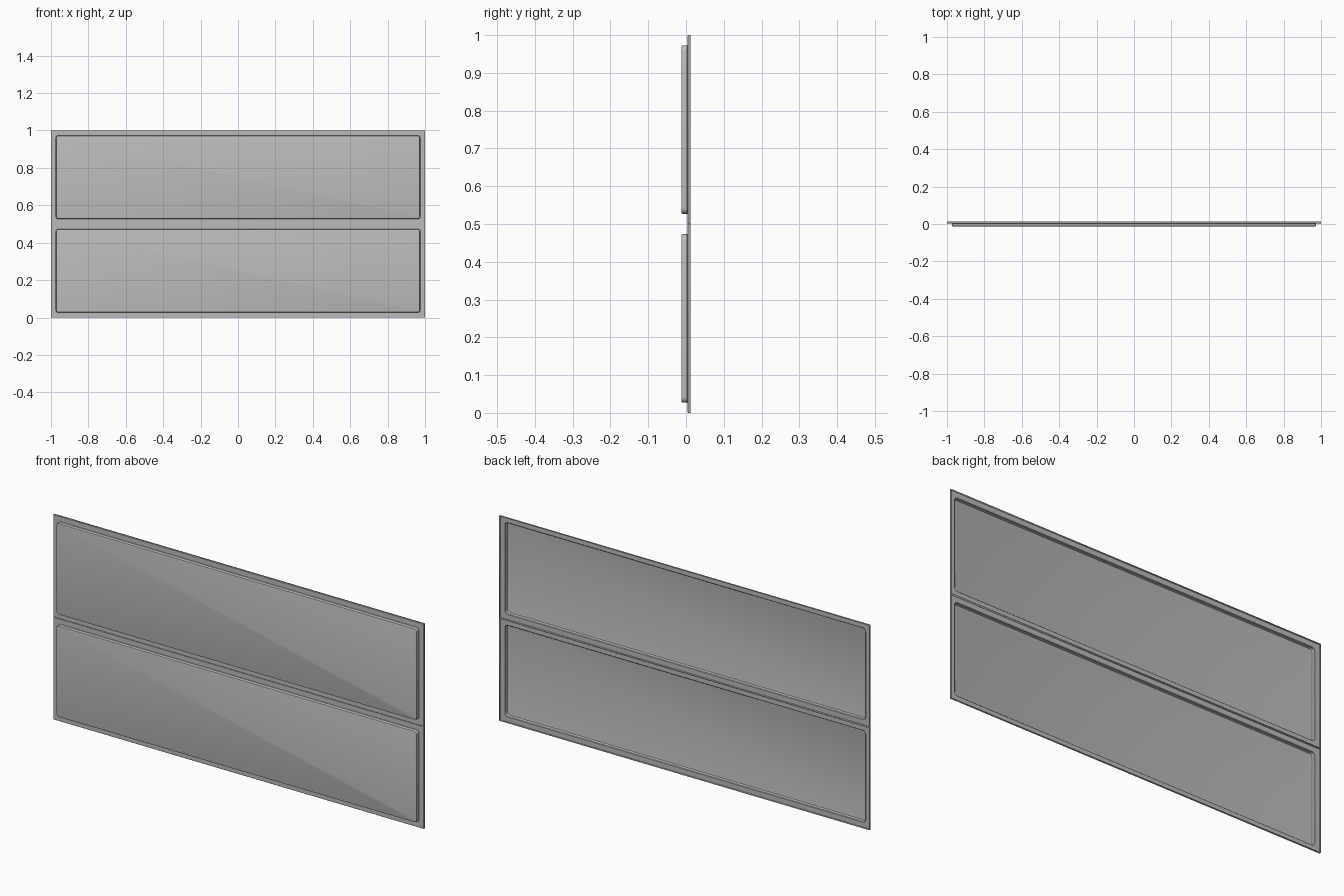
import bpy
import bmesh
from math import cos, sin, pi, radians

cube = bpy.data.objects.get("Cube")
if cube:
    bpy.data.objects.remove(cube, do_unlink=True)

# Single painted-metal colour
GREY = (0.5, 0.5, 0.5, 1.0)
metal = bpy.data.materials.new("grey metal")
metal.use_nodes = True
metal.diffuse_color = GREY
metal.node_tree.nodes["Principled BSDF"].inputs["Base Color"].default_value = GREY

HALF_W, HALF_H = 1.0, 0.25
STEPS = 5


def ring(bm, inset, y, radius):
    """Rounded rectangle of vertices, inset from the panel outline."""
    w, h = HALF_W - inset - radius, HALF_H - inset - radius
    verts = []
    for i, (sx, sz) in enumerate(((1, 1), (-1, 1), (-1, -1), (1, -1))):
        for k in range(STEPS):
            a = (i + k / (STEPS - 1)) * pi / 2
            verts.append(bm.verts.new((sx * w + radius * cos(a), y,
                                       sz * h + radius * sin(a))))
    return verts


def make_panel(name, z):
    """Pressed sheet: folded rim, flat flange and raised, hollow-backed field."""
    bm = bmesh.new()
    profile = [  # inset, y, corner radius
        (0.0, 0.0125, 0.001),      # back edge of the folded rim
        (0.0, 0.0050, 0.001),
        (0.0012, 0.0038, 0.001),   # flange
        (0.0255, 0.0038, 0.016),
        (0.0270, 0.0025, 0.015),   # wall of the raised field
        (0.0270, -0.0085, 0.015),
        (0.0285, -0.0115, 0.0135),
        (0.0320, -0.0125, 0.010),  # flat field
    ]
    rings = [ring(bm, *p) for p in profile]
    for a, b in zip(rings, rings[1:]):
        for i in range(len(a)):
            j = (i + 1) % len(a)
            bm.faces.new((a[i], a[j], b[j], b[i]))
    bm.faces.new(rings[-1])
    bmesh.ops.recalc_face_normals(bm, faces=bm.faces)
    # The raised field must face the front
    bm.faces.ensure_lookup_table()
    if bm.faces[-1].normal.y > 0:
        bmesh.ops.reverse_faces(bm, faces=bm.faces)
    mesh = bpy.data.meshes.new(name)
    bm.to_mesh(mesh)
    bm.free()
    mesh.materials.append(metal)
    panel = bpy.data.objects.new(name, mesh)
    panel.location.z = z
    bpy.context.collection.objects.link(panel)

    # Sheet thickness
    sheet = panel.modifiers.new("sheet thickness", 'SOLIDIFY')
    sheet.thickness = 0.0015
    sheet.offset = -1

    bpy.ops.object.select_all(action='DESELECT')
    panel.select_set(True)
    bpy.context.view_layer.objects.active = panel
    bpy.ops.object.shade_smooth_by_angle(angle=radians(35))


make_panel("lower_panel", HALF_H)
make_panel("upper_panel", 3 * HALF_H)
